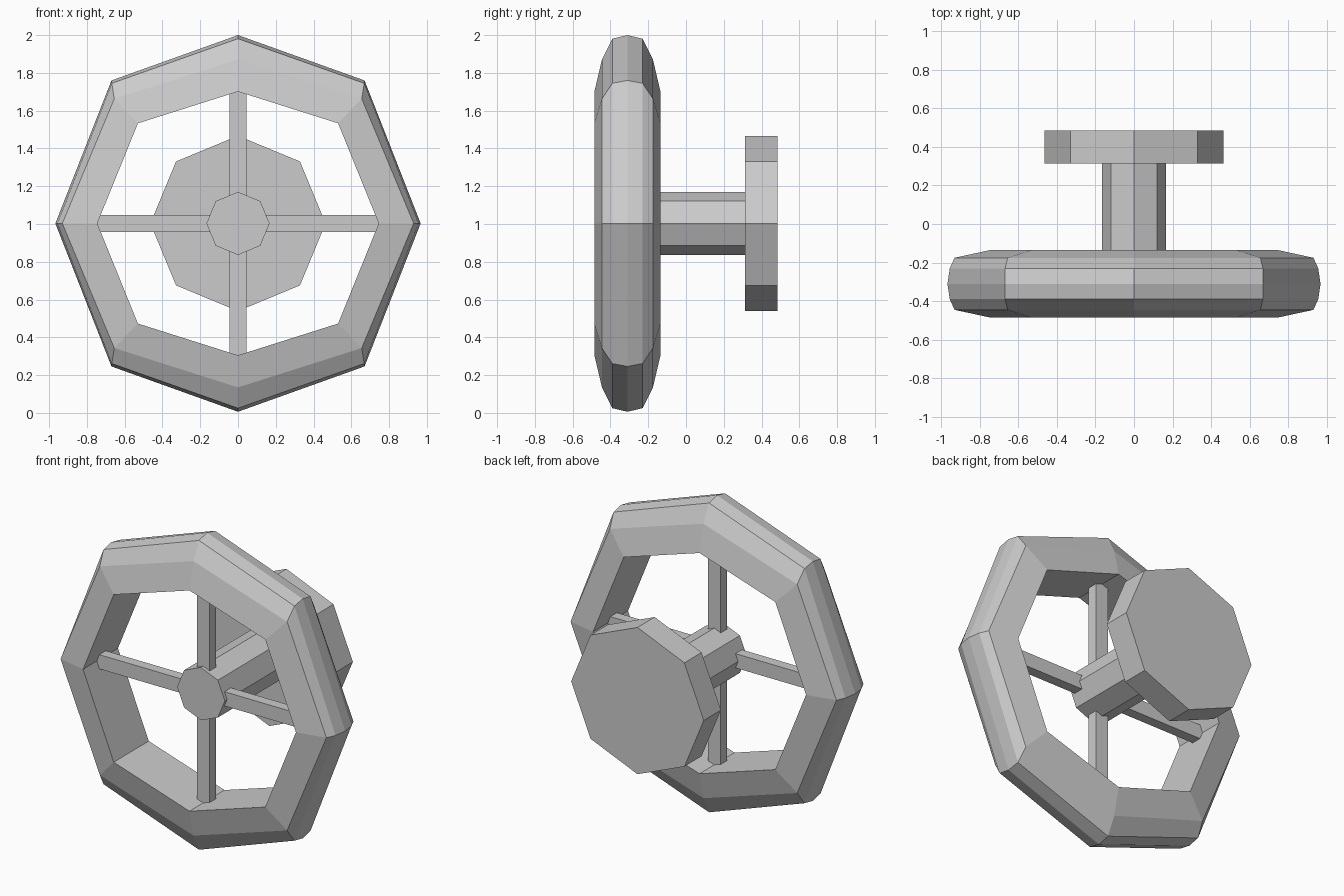
import bpy, bmesh
from math import pi
from mathutils import Matrix

if "Cube" in bpy.data.objects:
    bpy.data.objects.remove(bpy.data.objects["Cube"])

CZ = 1.003      # height of the wheel axis
RIM_Y = -0.31   # centre plane of the rim


def finish(name, bm):
    bmesh.ops.recalc_face_normals(bm, faces=bm.faces)
    mesh = bpy.data.meshes.new(name)
    bm.to_mesh(mesh)
    bm.free()
    obj = bpy.data.objects.new(name, mesh)
    bpy.context.collection.objects.link(obj)
    return obj


def octagon_rod(name, radius, y0, y1):
    bm = bmesh.new()
    bmesh.ops.create_cone(bm, cap_ends=True, segments=8, radius1=radius,
                          radius2=radius, depth=y1 - y0,
                          matrix=Matrix.Translation((0, (y0 + y1) / 2, CZ))
                          @ Matrix.Rotation(pi / 2, 4, 'X'))
    return finish(name, bm)


def box(name, centre, size):
    bm = bmesh.new()
    bmesh.ops.create_cube(bm, size=1, matrix=Matrix.Translation(centre)
                          @ Matrix.Diagonal((*size, 1)))
    return finish(name, bm)


# rim: eight stations, each a half section from outer ridge to inner edge
offsets = [0, 0.08, 0.135, 0.175]
side = [(0.967, 0), (0.955, 0), (0.93, 0), (0.745, 0)]
corner = [(0.67, 0.757), (0.668, 0.742), (0.655, 0.66), (0.53, 0.53)]
top = [(0, 0.997), (0, 0.978), (0, 0.868), (0, 0.698)]


def flip(station, sx, sz):
    return [(x * sx, z * sz) for x, z in station]


stations = [side, corner, top, flip(corner, -1, 1), flip(side, -1, 1),
            flip(corner, -1, -1), flip(top, 1, -1), flip(corner, 1, -1)]
bm = bmesh.new()
loops = []
for st in stations:
    front = [(x, RIM_Y - o, CZ + z) for (x, z), o in zip(st, offsets)]
    back = [(x, RIM_Y + o, CZ + z) for (x, z), o in zip(st, offsets)][:0:-1]
    loops.append([bm.verts.new(p) for p in front + back])
for i in range(8):
    a, b = loops[i], loops[(i + 1) % 8]
    for j in range(len(a)):
        k = (j + 1) % len(a)
        bm.faces.new((a[j], a[k], b[k], b[j]))
finish("wheel_rim", bm)

# hub shaft and back plate
octagon_rod("hub_shaft", 0.167, -0.37, 0.33)
octagon_rod("back_plate", 0.464, 0.313, 0.485)

# four spokes from the hub into the rim
for s, label in ((1, "right"), (-1, "left")):
    box("spoke_" + label, (s * 0.435, -0.315, CZ), (0.65, 0.065, 0.09))
for s, label in ((1, "upper"), (-1, "lower")):
    box("spoke_" + label, (0, -0.315, CZ + s * 0.415), (0.09, 0.065, 0.61))
